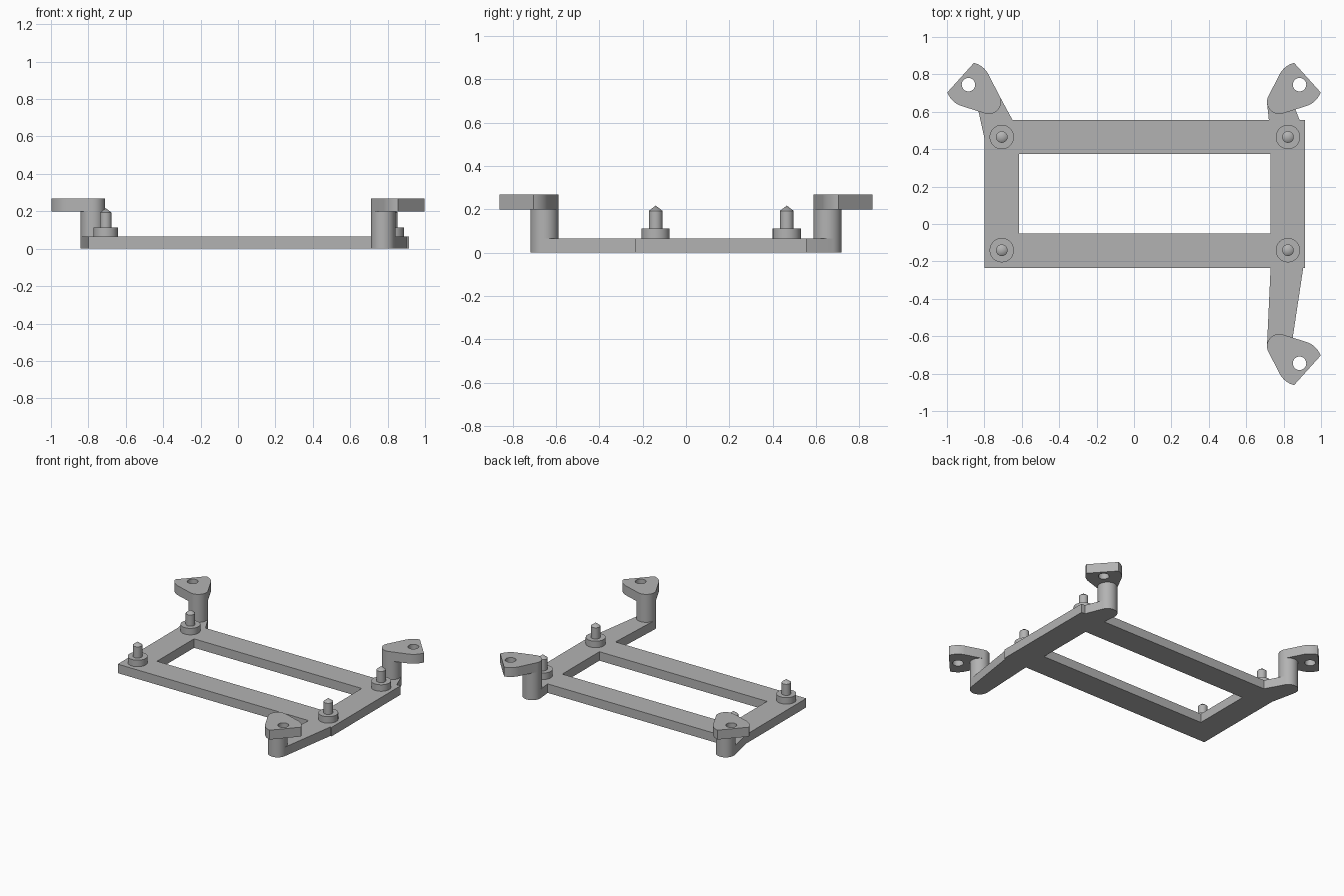
import bpy, bmesh, math
from mathutils import Vector
from mathutils.geometry import convex_hull_2d

if "Cube" in bpy.data.objects:
    bpy.data.objects.remove(bpy.data.objects["Cube"])

grey = bpy.data.materials.new("plain grey")
grey.use_nodes = True
colour = (0.45, 0.45, 0.45, 1)
grey.diffuse_color = colour
grey.node_tree.nodes["Principled BSDF"].inputs["Base Color"].default_value = colour

THICK, TAB_LOW, TAB_HIGH = 0.065, 0.2, 0.268
POST_R, EYE_R = 0.065, 0.12


def circle(centre, r, n=48):
    return [Vector((centre[0] + r * math.cos(math.tau * i / n),
                    centre[1] + r * math.sin(math.tau * i / n))) for i in range(n)]


def prism(name, points, low, high):
    """Extrude the convex outline of the points from low to high."""
    pts = [Vector(p) for p in points]
    bm = bmesh.new()
    face = bm.faces.new([bm.verts.new((pts[i].x, pts[i].y, low)) for i in convex_hull_2d(pts)])
    top = bmesh.ops.extrude_face_region(bm, geom=[face])["geom"]
    bmesh.ops.translate(bm, vec=(0, 0, high - low),
                        verts=[v for v in top if isinstance(v, bmesh.types.BMVert)])
    bmesh.ops.recalc_face_normals(bm, faces=bm.faces)
    mesh = bpy.data.meshes.new(name)
    bm.to_mesh(mesh)
    bm.free()
    mesh.materials.append(grey)
    obj = bpy.data.objects.new(name, mesh)
    bpy.context.collection.objects.link(obj)
    return obj


def combine(obj, other, operation):
    """Apply a boolean and discard the second object."""
    bpy.context.view_layer.objects.active = obj
    mod = obj.modifiers.new("cut", "BOOLEAN")
    mod.operation, mod.object, mod.solver = operation, other, "EXACT"
    bpy.ops.object.modifier_apply(modifier=mod.name)
    bpy.data.objects.remove(other)


def smooth(obj):
    bpy.ops.object.select_all(action="DESELECT")
    obj.select_set(True)
    bpy.context.view_layer.objects.active = obj
    bpy.ops.object.shade_smooth_by_angle(angle=math.radians(30))


def box(x0, x1, y0, y1):
    return [(x0, y0), (x1, y0), (x1, y1), (x0, y1)]


# Rectangular frame with its window
frame = prism("base_frame", box(-0.8, 0.915, -0.235, 0.555), 0, THICK)
combine(frame, prism("window", box(-0.615, 0.73, -0.05, 0.375), -0.1, 0.2), "DIFFERENCE")

# Corner legs: side in x, side in y, and where each arm roots in the frame
legs = {
    "front_left": (1, -1, [(0.732, -0.2), (0.91, -0.2)]),
    "back_left": (1, 1, [(0.725, 0.52), (0.9, 0.52)]),
    "back_right": (-1, 1, [(-0.799, 0.455), (-0.63, 0.52)]),
}
for name, (sx, sy, roots) in legs.items():
    post = (sx * 0.776, sy * 0.653)
    eye = Vector((sx * 0.885, sy * 0.745))
    ring = circle(post, POST_R)

    # Flat arm merged into the frame, with a round post on its end
    combine(frame, prism(name + "_arm", roots + ring, 0, THICK), "UNION")
    smooth(prism(name + "_post", ring, THICK, TAB_LOW))

    # Mounting tab: rounded outline, clipped on the outer corner, with a hole
    out = Vector((sx * 0.752, sy * 0.659))
    kept = [p for p in circle(eye, EYE_R, 180) if (p - eye).dot(out) < 0.058]
    tab = prism(name + "_tab", ring + kept, TAB_LOW, TAB_HIGH)
    combine(tab, prism("hole", circle(eye, 0.036, 32), 0.1, 0.4), "DIFFERENCE")
    smooth(tab)
smooth(frame)

# Standoffs: wide collar, slim pin and pointed tip
for x, side in ((-0.707, "right"), (0.823, "left")):
    for y, end in ((-0.14, "front"), (0.465, "back")):
        label = end + "_" + side
        smooth(prism(label + "_collar", circle((x, y), 0.065), THICK, 0.112))
        smooth(prism(label + "_pin", circle((x, y), 0.031, 32), 0.112, 0.193))
        bpy.ops.mesh.primitive_cone_add(vertices=32, radius1=0.031, radius2=0, depth=0.024,
                                        end_fill_type="NOTHING", location=(x, y, 0.205))
        tip = bpy.context.object
        tip.name = label + "_tip"
        tip.data.materials.append(grey)
        smooth(tip)
